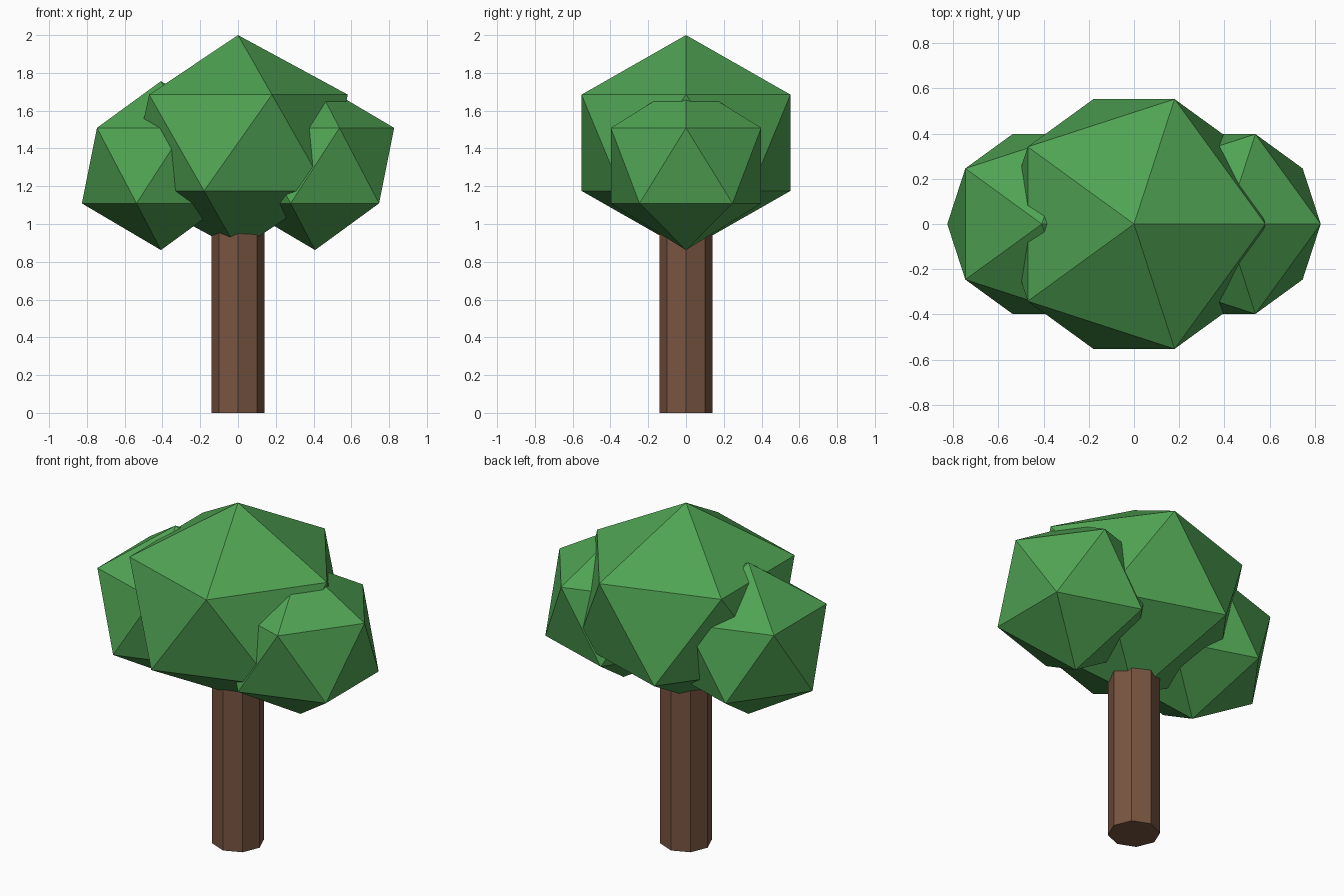
import bpy

default_cube = bpy.data.objects.get("Cube")
if default_cube:
    bpy.data.objects.remove(default_cube, do_unlink=True)


def make_material(name, color):
    mat = bpy.data.materials.new(name)
    mat.use_nodes = True
    mat.diffuse_color = color
    mat.node_tree.nodes["Principled BSDF"].inputs["Base Color"].default_value = color
    return mat


def finish(name, mat):
    obj = bpy.context.object
    obj.name = name
    obj.data.name = name
    obj.data.materials.append(mat)
    bpy.ops.object.transform_apply(location=False, rotation=False, scale=True)
    bpy.ops.object.shade_flat()
    return obj


def foliage_clump(name, x, z, radius, half_height):
    bpy.ops.mesh.primitive_ico_sphere_add(subdivisions=1, radius=1, location=(x, 0, z))
    bpy.context.object.scale = (radius, radius, half_height)
    return finish(name, leaf_green)


leaf_green = make_material("leaf green", (0.08, 0.37, 0.087, 1))
bark_brown = make_material("bark brown", (0.19, 0.09, 0.052, 1))

# Eight-sided trunk, its top buried in the crown
trunk_height = 1.1
bpy.ops.mesh.primitive_cylinder_add(vertices=8, radius=0.141, depth=trunk_height,
                                    location=(0, 0, trunk_height / 2))
finish("trunk", bark_brown)

# Slightly squashed icosahedral crown with a smaller clump on each side
foliage_clump("crown", 0, 1.43, 0.65, 0.57)
for side, sign in (("left", 1), ("right", -1)):
    foliage_clump(side + "_foliage", sign * 0.408, 1.309, 0.468, 0.447)
